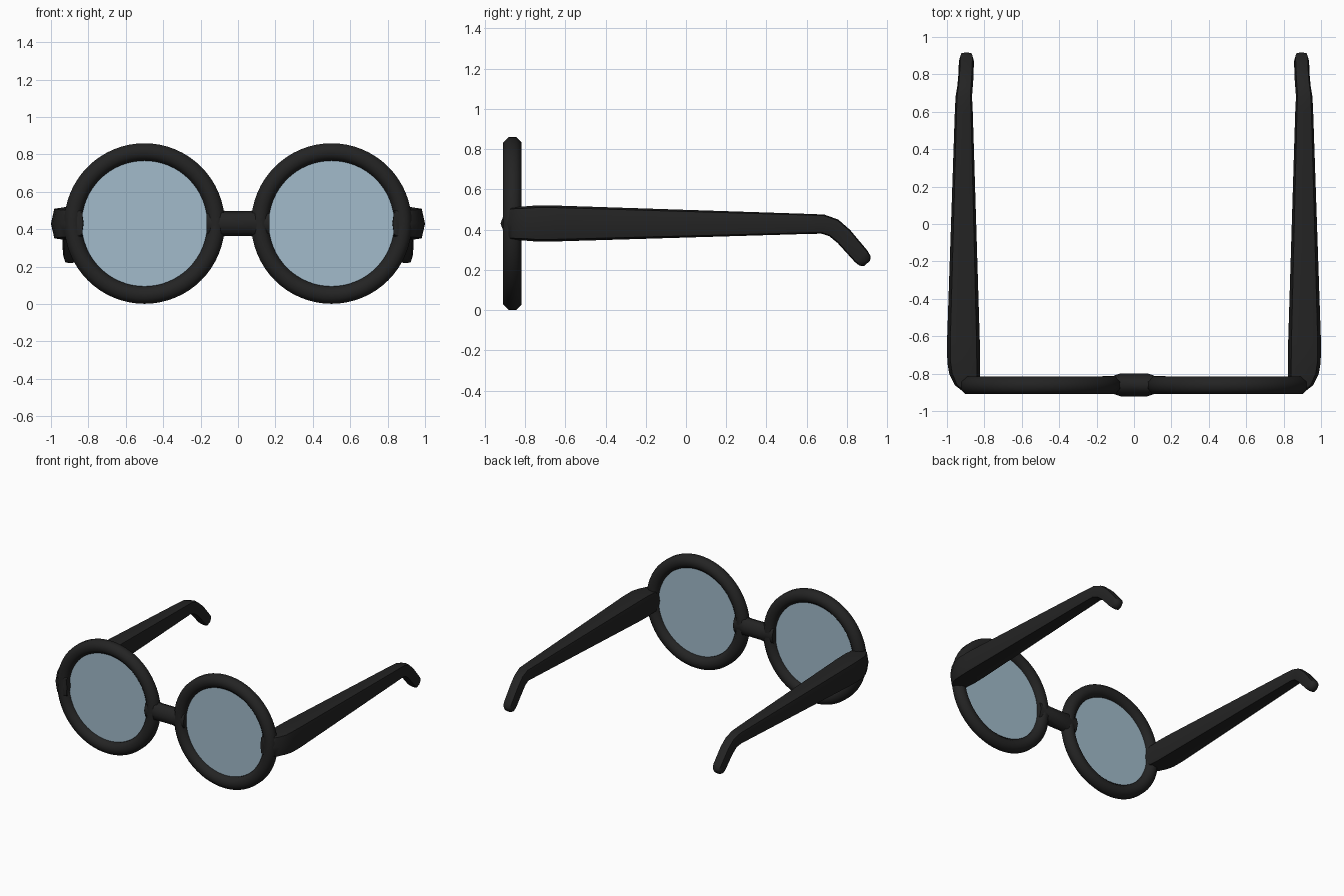
import bpy, bmesh, math
from mathutils import Vector

if "Cube" in bpy.data.objects:
    bpy.data.objects.remove(bpy.data.objects["Cube"])

Z = 0.43       # height of the lens centres
Y = -0.863     # depth of the front frame


def material(name, colour):
    m = bpy.data.materials.new(name)
    m.diffuse_color = colour
    m.use_nodes = True
    m.node_tree.nodes["Principled BSDF"].inputs["Base Color"].default_value = m.diffuse_color
    return m


black = material("black_plastic", (0.017, 0.017, 0.017, 1))
glass = material("pale_blue_glass", (0.36, 0.50, 0.60, 0.85))


def loft(name, rings, mat, closed=False):
    """Skin a list of equal-sized point rings."""
    bm = bmesh.new()
    loops = [[bm.verts.new(p) for p in r] for r in rings]
    n = len(loops[0])
    pairs = list(zip(loops, loops[1:]))
    if closed:
        pairs.append((loops[-1], loops[0]))
    else:
        bm.faces.new(loops[0])
        bm.faces.new(loops[-1])
    for a, b in pairs:
        for i in range(n):
            j = (i + 1) % n
            bm.faces.new((a[i], a[j], b[j], b[i]))
    bmesh.ops.recalc_face_normals(bm, faces=bm.faces[:])
    me = bpy.data.meshes.new(name)
    bm.to_mesh(me)
    bm.free()
    me.materials.append(mat)
    ob = bpy.data.objects.new(name, me)
    bpy.context.collection.objects.link(ob)
    bpy.context.view_layer.objects.active = ob
    ob.select_set(True)
    bpy.ops.object.shade_smooth_by_angle(angle=math.radians(50))
    ob.select_set(False)
    return ob


def octagon(r, flat=True):
    o = 0.5 if flat else 0
    return [(r * math.cos((k + o) * math.pi / 4), r * math.sin((k + o) * math.pi / 4)) for k in range(8)]


# Temple section: rounded square with slightly pointed sides
SECTION = [(1, 0), (0.8, 0.88), (0, 1), (-0.8, 0.88), (-1, 0), (-0.8, -0.88), (0, -1), (0.8, -0.88)]

# Temple stations: y, z, inner x, outer x, half height, downward tilt in degrees
TEMPLE = [
    (-0.908, 0.430, 0.828, 0.880, 0.066, 0),
    (-0.895, 0.430, 0.826, 0.915, 0.078, 0),
    (-0.862, 0.430, 0.825, 0.958, 0.083, 0),
    (-0.800, 0.430, 0.824, 0.988, 0.085, 0),
    (-0.740, 0.430, 0.823, 0.998, 0.090, 0),
    (-0.640, 0.430, 0.824, 1.000, 0.089, 0),
    (0.600, 0.428, 0.862, 0.958, 0.050, 2),
    (0.680, 0.427, 0.866, 0.954, 0.048, 8),
    (0.735, 0.408, 0.862, 0.945, 0.047, 28),
    (0.785, 0.365, 0.858, 0.940, 0.045, 44),
    (0.872, 0.265, 0.856, 0.936, 0.042, 49),
    (0.890, 0.244, 0.862, 0.930, 0.036, 49),
    (0.900, 0.232, 0.876, 0.916, 0.020, 49),
]

for side, s in (("left", -1), ("right", 1)):
    # Round lens rim
    rim = []
    for i in range(64):
        a = 2 * math.pi * i / 64
        rim.append([(s * 0.5 + (0.3825 + u) * math.cos(a), Y + v, Z + (0.3825 + u) * math.sin(a))
                    for u, v in octagon(0.0505)])
    loft(side + "_rim", rim, black, closed=True)

    # Thin lens disc
    disc = [[(s * 0.5 + 0.36 * math.cos(2 * math.pi * i / 64), y, Z + 0.36 * math.sin(2 * math.pi * i / 64))
             for i in range(64)] for y in (Y - 0.004, Y + 0.004)]
    loft(side + "_lens", disc, glass)

    # Temple arm with hinge corner and drooping ear tip
    rings = []
    for y, z, xi, xo, h, tilt in TEMPLE:
        t = math.radians(tilt)
        rings.append([(s * ((xi + xo) / 2 + u * (xo - xi) / 2),
                       y + v * h * math.sin(t), z + v * h * math.cos(t)) for u, v in SECTION])
    loft(side + "_temple", rings, black)

# Nose bridge, thickest in the middle
BRIDGE = [(-0.168, 0.048, 0.07), (-0.11, 0.048, 0.085), (-0.07, 0.062, 0.067),
          (0.07, 0.062, 0.067), (0.11, 0.048, 0.085), (0.168, 0.048, 0.07)]
loft("bridge", [[(x, Y + 0.003 + u * hy, Z + v * hz) for u, v in octagon(1.0, False)]
                for x, hy, hz in BRIDGE], black)
